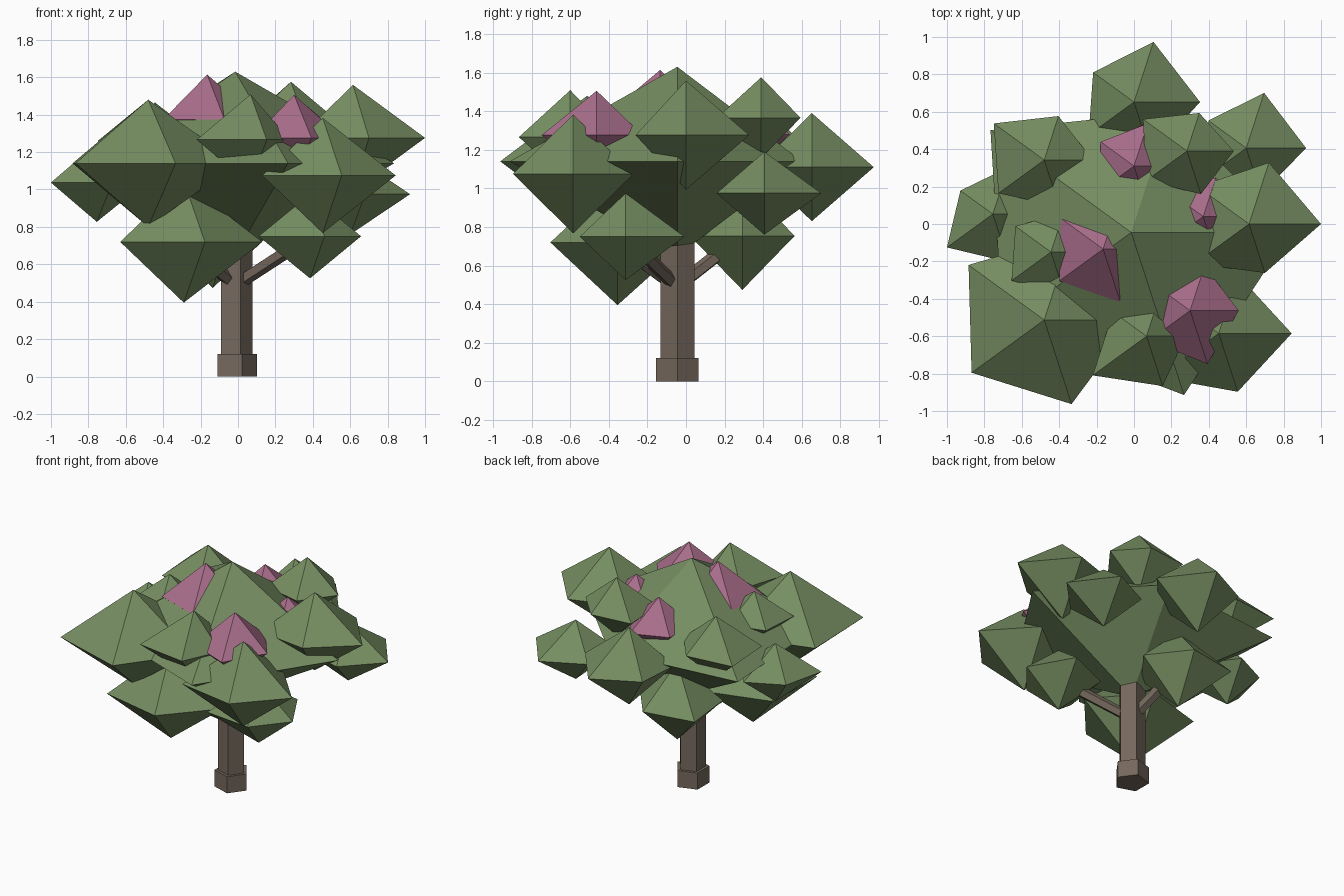
import bpy, bmesh, math
from mathutils import Vector

if "Cube" in bpy.data.objects:
    bpy.data.objects.remove(bpy.data.objects["Cube"])


def material(name, rgb):
    m = bpy.data.materials.new(name)
    m.diffuse_color = (*rgb, 1)
    m.use_nodes = True
    m.node_tree.nodes["Principled BSDF"].inputs["Base Color"].default_value = m.diffuse_color
    return m


GREEN = material("leaf_green", (0.18, 0.27, 0.12))
PINK = material("blossom_pink", (0.40, 0.155, 0.26))
BROWN = material("bark_brown", (0.18, 0.14, 0.11))


def finish(name, bm, mat):
    bmesh.ops.recalc_face_normals(bm, faces=bm.faces)
    me = bpy.data.meshes.new(name)
    bm.to_mesh(me)
    bm.free()
    me.materials.append(mat)
    ob = bpy.data.objects.new(name, me)
    bpy.context.collection.objects.link(ob)
    return ob


def clump(name, centre, h, radii, mat=GREEN):
    """Five-sided double pyramid with an uneven rim."""
    bm = bmesh.new()
    c = Vector(centre)
    top = bm.verts.new(c + Vector((0, 0, h)))
    low = bm.verts.new(c - Vector((0, 0, h)))
    rim = []
    for i, r in enumerate(radii):
        a = math.tau * i / 5
        rim.append(bm.verts.new(c + Vector((r * math.cos(a), r * math.sin(a), 0))))
    for i in range(5):
        bm.faces.new((rim[i], rim[(i + 1) % 5], top))
        bm.faces.new((rim[(i + 1) % 5], rim[i], low))
    return finish(name, bm, mat)


def post(name, start, end, r):
    """Five-sided prism between two points."""
    bm = bmesh.new()
    a, b = Vector(start), Vector(end)
    q = (b - a).to_track_quat('Z', 'Y') if abs((b - a).x) > 1e-6 else None
    rings = []
    for p in (a, b):
        ring = []
        for i in range(5):
            t = math.tau * i / 5
            v = Vector((r * math.cos(t), r * math.sin(t), 0))
            if q:
                v = q @ v
            ring.append(bm.verts.new(p + v))
        rings.append(ring)
    for i in range(5):
        j = (i + 1) % 5
        bm.faces.new((rings[0][i], rings[0][j], rings[1][j], rings[1][i]))
    bm.faces.new(rings[0])
    bm.faces.new(rings[1])
    return finish(name, bm, BROWN)


# Trunk
TX, TY = -0.015, -0.045
post("trunk_base", (TX, TY, 0), (TX, TY, 0.12), 0.116)
post("trunk", (TX, TY, 0.1), (TX, TY, 0.78), 0.093)

# Crown core
clump("crown_core", (TX, TY, 1.14), 0.49, (0.85, 0.68, 0.93, 0.85, 0.914))

# Low clumps, each carried by a branch
low = {
    "front_left": ((-0.29, -0.355, 0.72), 0.325, (0.42, 0.38, 0.40, 0.42, 0.366)),
    "front_right": ((0.385, -0.313, 0.75), 0.225, (0.273, 0.32, 0.28, 0.34, 0.25)),
    "back": ((-0.135, 0.292, 0.754), 0.28, (0.30, 0.285, 0.35, 0.30, 0.286)),
}
for key, (c, h, radii) in low.items():
    clump("low_clump_" + key, c, h, radii)
    post("branch_" + key, (TX, TY, 0.49), c, 0.037)

# Outer clumps
clump("clump_front_left", (-0.48, -0.513, 1.14), 0.34, (0.48, 0.48, 0.50, 0.48, 0.473))
clump("clump_left", (-0.755, 0.053, 1.037), 0.21, (0.26, 0.262, 0.214, 0.303, 0.27))
clump("clump_left_top", (-0.444, -0.15, 1.28), 0.185, (0.24, 0.22, 0.235, 0.26, 0.24))
clump("clump_back_left", (-0.48, 0.342, 1.26), 0.22, (0.26, 0.247, 0.333, 0.303, 0.26))
clump("clump_back", (0, 0.652, 1.11), 0.28, (0.353, 0.338, 0.27, 0.30, 0.30))
clump("clump_back_top", (0.283, 0.39, 1.366), 0.21, (0.25, 0.214, 0.29, 0.27, 0.242))
clump("clump_back_right", (0.60, 0.406, 0.975), 0.215, (0.32, 0.31, 0.25, 0.28, 0.26))
clump("clump_right", (0.615, 0, 1.276), 0.283, (0.385, 0.345, 0.34, 0.36, 0.275))
clump("clump_front_right", (0.453, -0.585, 1.075), 0.308, (0.39, 0.33, 0.35, 0.40, 0.328))
clump("clump_front", (0.067, -0.60, 1.266), 0.243, (0.21, 0.25, 0.22, 0.356, 0.28))

# Blossoms
clump("blossom_left", (-0.165, -0.134, 1.374), 0.24, (0.28, 0.25, 0.28, 0.29, 0.30), PINK)
clump("blossom_front", (0.30, -0.463, 1.276), 0.23, (0.26, 0.25, 0.27, 0.27, 0.30), PINK)
clump("blossom_back", (0, 0.31, 1.28), 0.20, (0.22, 0.24, 0.22, 0.22, 0.22), PINK)
clump("blossom_right", (0.37, 0.04, 1.26), 0.185, (0.22, 0.22, 0.22, 0.22, 0.22), PINK)
